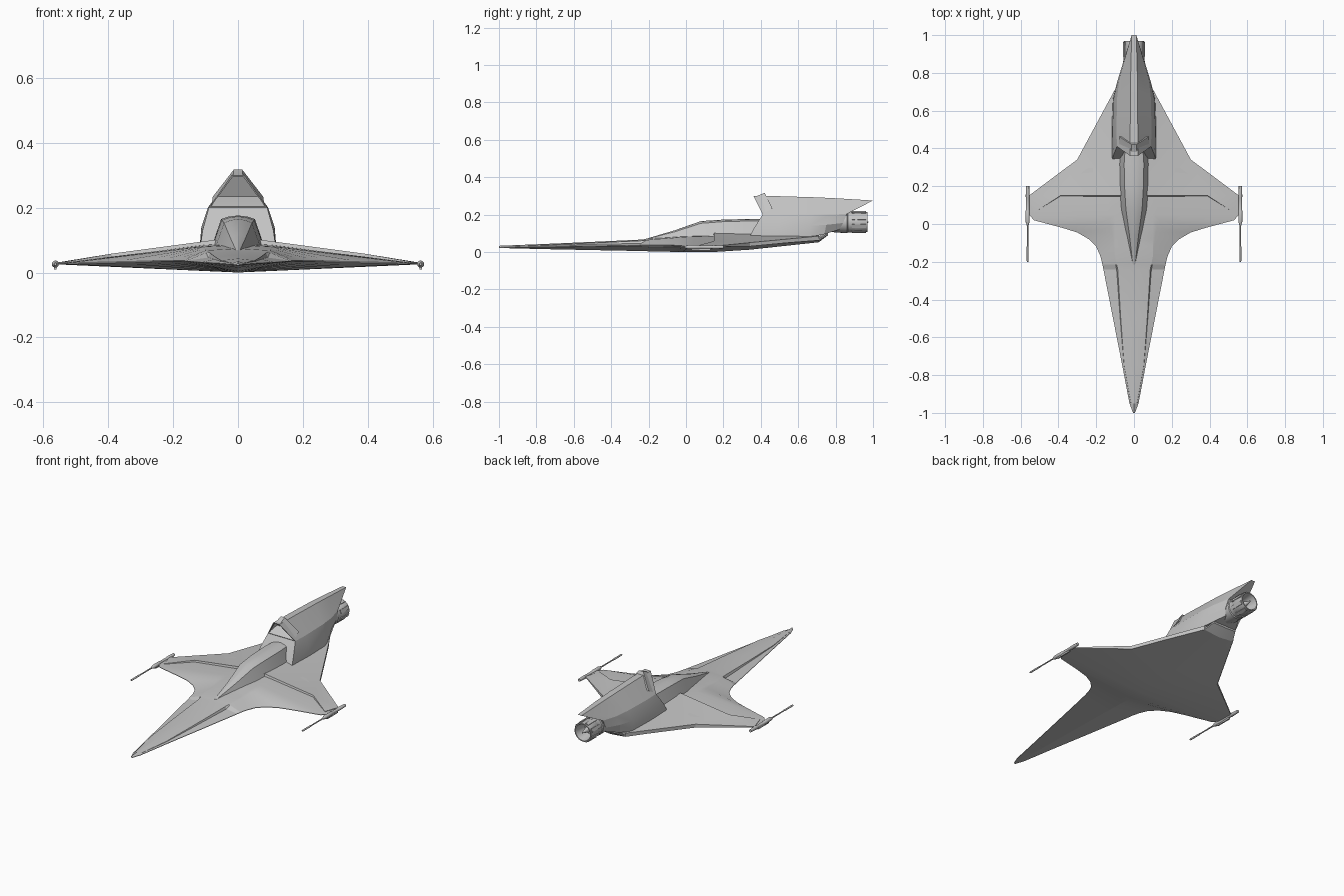
import bpy
import bmesh
import math

cube = bpy.data.objects.get("Cube")
if cube:
    bpy.data.objects.remove(cube, do_unlink=True)

grey = bpy.data.materials.new("hull grey")
grey.use_nodes = True
colour = (0.55, 0.55, 0.55, 1)
grey.diffuse_color = colour
grey.node_tree.nodes["Principled BSDF"].inputs["Base Color"].default_value = colour


def finish(name, bm, angle=20):
    """Turn a bmesh into a shaded object."""
    bmesh.ops.recalc_face_normals(bm, faces=bm.faces[:])
    mesh = bpy.data.meshes.new(name)
    bm.to_mesh(mesh)
    bm.free()
    mesh.materials.append(grey)
    obj = bpy.data.objects.new(name, mesh)
    bpy.context.collection.objects.link(obj)
    bpy.ops.object.select_all(action="DESELECT")
    obj.select_set(True)
    bpy.context.view_layer.objects.active = obj
    bpy.ops.object.shade_smooth_by_angle(angle=math.radians(angle))
    return obj


def add_face(bm, verts):
    unique = list(dict.fromkeys(verts))
    return bm.faces.new(unique) if len(unique) > 2 else None


def loft(rows):
    """Skin mirrored half sections (listed bottom to top); return bmesh and front cap."""
    bm = bmesh.new()
    halves = []
    for row in rows:
        left = [bm.verts.new(p) for p in row]
        right = [v if abs(v.co.x) < 1e-6 else bm.verts.new((-v.co.x, v.co.y, v.co.z))
                 for v in left]
        halves.append((left, right))
    for (l0, r0), (l1, r1) in zip(halves, halves[1:]):
        for a, b in ((l0, l1), (r0, r1)):
            for i in range(len(a) - 1):
                add_face(bm, (a[i], a[i + 1], b[i + 1], b[i]))
        for i in (0, -1):
            if l0[i] is not r0[i]:
                add_face(bm, (l0[i], r0[i], r1[i], l1[i]))
    caps = []
    for left, right in (halves[0], halves[-1]):
        caps.append([add_face(bm, (left[i], left[i + 1], right[i + 1], right[i]))
                     for i in range(len(left) - 1)])
    bmesh.ops.recalc_face_normals(bm, faces=bm.faces[:])
    return bm, caps[0]


def lathe(name, profile, x, z, sides):
    """Revolve (y, radius) points around an axis running front to back."""
    bm = bmesh.new()
    rings = []
    for y, r in profile:
        rings.append([bm.verts.new((x + r * math.cos(t), y, z + r * math.sin(t)))
                      for t in (math.tau * k / sides for k in range(sides))])
    for a, b in zip(rings, rings[1:]):
        for k in range(sides):
            n = (k + 1) % sides
            bm.faces.new((a[k], a[n], b[n], b[k]))
    bm.faces.new(rings[0])
    bm.faces.new(rings[-1])
    return finish(name, bm, 35)


# Hull: y, inner x, inner z, edge x, edge z, keel z, step depth
hull_rows = []
for y, ix, iz, w, e, keel, drop in (
        (-1.0, .002, .027, .005, .025, .022, 0),
        (-.95, .016, .029, .024, .026, .020, 0),
        (-.75, .052, .037, .062, .029, .015, .002),
        (-.5, .070, .048, .111, .032, .010, .006),
        (-.24, .086, .060, .162, .036, .005, .012),
        (-.215, .092, .063, .167, .037, .004, 0),
        (-.17, .1, .068, .178, .037, .003, 0),
        (-.12, .1, .071, .2, .037, .002, 0),
        (-.08, .1, .074, .24, .037, .001, 0),
        (-.045, .1, .077, .3, .035, 0, 0),
        (-.02, .1, .079, .38, .033, 0, 0),
        (.02, .1, .081, .53, .029, 0, 0),
        (.05, .1, .082, .555, .028, 0, 0),
        (.15, .1, .085, .555, .028, 0, 0),
        (.34, .1, .083, .3, .042, .012, 0),
        (.71, .075, .078, .1, .07, .052, 0),
        (.76, .05, .105, .075, .1, .09, 0)):
    mx = ix + (w - ix) * .08
    mz = iz + (e - iz) * .08 - drop
    thick = .003 if y < .3 else .008
    hull_rows.append([(0, y, keel), (w, y, e - thick), (w, y, e),
                      (mx, y, mz), (ix, y, iz), (0, y, iz + .006)])
bm, _ = loft(hull_rows)
finish("hull", bm, 12)

# Raised rear wing panels with a skirt sunk into the hull
for side, label in ((1, "left"), (-1, "right")):
    bm = bmesh.new()
    outline = [(.06, .15, .102), (.39, .15, .058), (.53, .06, .034), (.556, .15, .031),
               (.301, .341, .05), (.101, .712, .085), (.06, .712, .09)]
    top = [bm.verts.new((side * x, y, z)) for x, y, z in outline]
    low = [bm.verts.new((side * x, y - (.006 if i < 2 else 0), z - .02 + .016 * (i in (2, 3))))
           for i, (x, y, z) in enumerate(outline)]
    for i in range(len(top)):
        n = (i + 1) % len(top)
        bm.faces.new((top[i], top[n], low[n], low[i]))
    for strip in ((1, 2, 3), (1, 3, 4), (0, 1, 4), (0, 4, 5, 6)):
        bm.faces.new([top[i] for i in strip])
    finish(label + "_wing_panel", bm, 8)

# Canopy: y, base x, base z, shoulder x, shoulder z, ridge z
bm, _ = loft([[(bx, y, bz), (sx, y, sz), (sx * .55, y, (sz + rz * 2) / 3), (0, y, rz)]
              for y, bx, bz, sx, sz, rz in (
                  (-.215, .012, .055, .006, .068, .07),
                  (-.06, .046, .06, .024, .108, .116),
                  (.08, .074, .065, .043, .153, .165),
                  (.2, .083, .07, .05, .162, .173),
                  (.32, .083, .075, .052, .165, .176),
                  (.43, .068, .08, .045, .165, .175))])
finish("canopy", bm, 18)

# Engine pod with its tall spine, open at the front
bm, front = loft([
    [(.116, .34, .08), (.109, .365, .13), (.09, .41, .2), (.02, .36, .3)],
    [(.118, .5, .08), (.113, .5, .14), (.093, .5, .2), (.02, .5, .298)],
    [(.112, .66, .08), (.109, .66, .14), (.089, .67, .2), (.019, .7, .292)],
    [(.085, .74, .095), (.09, .75, .145), (.078, .77, .2), (.017, .82, .286)],
    [(.045, .82, .12), (.06, .84, .155), (.056, .86, .203), (.012, 1.0, .275)]])
intake = front[-1]
bmesh.ops.inset_individual(bm, faces=[intake], thickness=.007)
bmesh.ops.inset_individual(bm, faces=[intake], thickness=.003, depth=-.012)
bmesh.ops.inset_individual(bm, faces=[intake], thickness=.004, depth=-.05)
finish("engine_pod", bm, 15)

# Exhaust nozzle, hollow with a central cone
lathe("nozzle", [(.74, .045), (.8, .056), (.86, .059), (.865, .055), (.9, .055),
                 (.905, .058), (.97, .054), (.97, .048), (.9, .036),
                 (.9, .022), (.975, .003)], 0, .16, 24)

# Nozzle petals
for k in range(8):
    angle = math.tau * (k + .5) / 8
    bm = bmesh.new()
    bmesh.ops.create_cube(bm, size=1)
    for v in bm.verts:
        x, y, z = v.co.x * .02, v.co.y * .075, v.co.z * .006 + .056
        v.co = (x * math.cos(angle) - z * math.sin(angle), .925 + y,
                .16 + x * math.sin(angle) + z * math.cos(angle))
    finish("nozzle_petal", bm)

# Wing tip guns with a small mount below
for side, label in ((1, "left"), (-1, "right")):
    x = side * .563
    lathe(label + "_gun", [(-.2, .004), (-.195, .005), (-.12, .005), (-.118, .0035),
                           (-.01, .004), (0, .007), (.012, .011), (.07, .011),
                           (.075, .009), (.14, .009), (.145, .0105), (.2, .0085)],
          x, .026, 12)
    bm = bmesh.new()
    bmesh.ops.create_cube(bm, size=1)
    for v in bm.verts:
        v.co = (x + v.co.x * .008, .08 + v.co.y * .1, .016 + v.co.z * .014)
    finish(label + "_gun_mount", bm)
